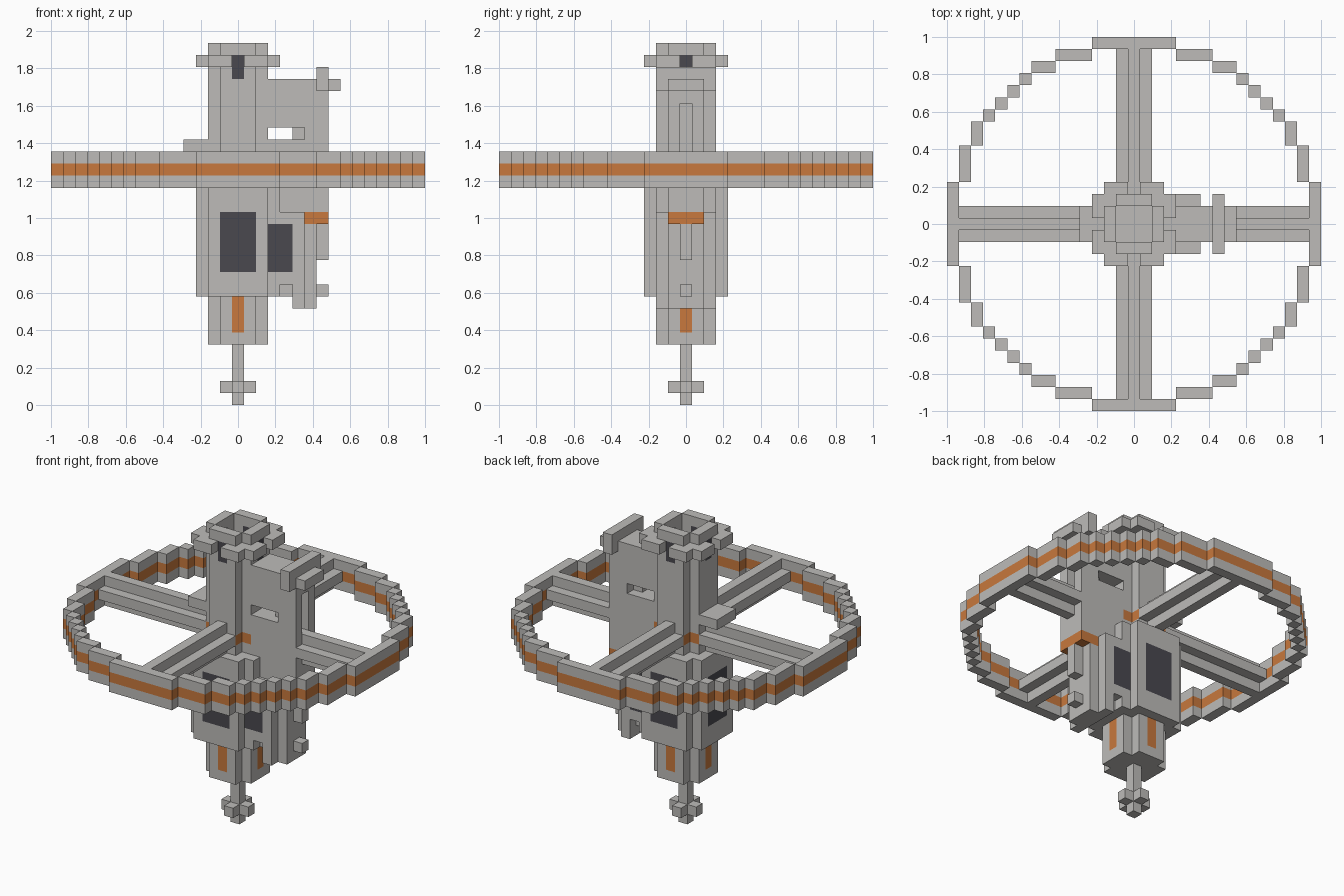
import bpy, bmesh
from mathutils import Vector

if "Cube" in bpy.data.objects:
    bpy.data.objects.remove(bpy.data.objects["Cube"], do_unlink=True)

U = 2 / 31                      # edge length of one block
GREY, ORANGE, DARK = range(3)


def make_material(name, rgb):
    mat = bpy.data.materials.new(name)
    mat.use_nodes = True
    mat.diffuse_color = (*rgb, 1)
    mat.node_tree.nodes["Principled BSDF"].inputs["Base Color"].default_value = (*rgb, 1)
    return mat


materials = [make_material("hull grey", (0.51, 0.50, 0.485)),
             make_material("signal orange", (0.58, 0.19, 0.047)),
             make_material("window dark", (0.068, 0.066, 0.078))]

cells = {}                      # block position -> (part, colour)


def block(part, x, y, z, colour=GREY):
    """Fill inclusive ranges of blocks; a later block replaces an earlier one."""
    for i in range(x[0], x[1] + 1):
        for j in range(y[0], y[1] + 1):
            for k in range(z[0], z[1] + 1):
                cells[i, j, k] = (part, colour)


def carve(x, y, z):
    for key in list(cells):
        if all(r[0] <= c <= r[1] for c, r in zip(key, (x, y, z))):
            del cells[key]


def cross(part, long, short, z, colour=GREY):
    block(part, (-long, long), (-short, short), z, colour)
    block(part, (-short, short), (-long, long), z, colour)


def four_sides(part, reach, half, z, colour):
    """A panel on the outer layer of each of the four faces."""
    for s in (-reach, reach):
        block(part, (s, s), (-half, half), z, colour)
        block(part, (-half, half), (s, s), z, colour)


# Ring: stepped circle, mirrored into four quarters, with an orange band
arc = [(15, 0, 3), (14, 4, 6), (13, 7, 8), (12, 9, 9), (11, 10, 10)]
for across, start, end in arc:
    for along in range(start, end + 1):
        for sx in (-1, 1):
            for sy in (-1, 1):
                for a, b in ((across, along), (along, across)):
                    px, py = (sx * a,) * 2, (sy * b,) * 2
                    block("ring", px, py, (18, 20))
                    block("ring", px, py, (19, 19), ORANGE)

# Spokes with a plus-shaped section
cross("spokes", 14, 0, (18, 20))
cross("spokes", 14, 1, (19, 19))

# Tail spike
block("tail_spike", (0, 0), (0, 0), (0, 4))
cross("tail_spike", 1, 0, (1, 1))

# Tail section with orange stripes
cross("tail_section", 2, 1, (5, 8))
four_sides("tail_section", 2, 0, (6, 8), ORANGE)

# Lower hull with big windows
cross("lower_hull", 3, 2, (9, 17))
four_sides("lower_hull", 3, 1, (11, 15), DARK)

# Tower, hollow at the top, with an orange hub and slot windows
cross("tower", 2, 1, (18, 29))
cross("tower", 2, 1, (19, 19), ORANGE)
four_sides("tower", 2, 0, (27, 28), DARK)
carve((-1, 1), (-1, 1), (27, 29))
block("tower_step", (-4, -3), (-1, 1), (21, 21))

# Collar clamps round the four tower corners
for sx in (-1, 1):
    for sy in (-1, 1):
        for a, b in ((2, 2), (3, 2), (3, 1), (2, 3), (1, 3)):
            block("collar", (sx * a,) * 2, (sy * b,) * 2, (28, 28))

# Lower side pod with windows and a notch on each side
block("side_pod", (3, 4), (-2, 2), (9, 15))
block("side_pod", (5, 5), (-2, 2), (8, 15))
block("side_pod", (6, 6), (-1, 1), (8, 14))
for s in (-2, 2):
    block("side_pod", (3, 4), (s, s), (11, 14), DARK)
    carve((4, 4), (s, s), (9, 9))
block("side_pod", (7, 7), (0, 0), (12, 14))
block("side_pod", (7, 7), (0, 0), (9, 9))
block("side_pod", (6, 7), (-1, 1), (15, 15), ORANGE)

# Upper side fin with rails and a through slot
block("side_fin", (4, 7), (-1, 1), (16, 17))
block("side_fin", (3, 6), (-1, 1), (18, 26))
for s in (-1, 1):
    block("side_fin", (7, 7), (s, s), (18, 24))
block("side_fin", (7, 7), (-1, 1), (25, 25))
carve((3, 4), (-1, 1), (22, 22))
for s in (-1, 1):
    carve((5, 5), (s, s), (22, 22))

# Sensor bars at the end of the fin
block("sensor_bars", (7, 7), (-2, 2), (26, 27))
block("sensor_bars", (8, 8), (-1, 1), (26, 26))


def build(part):
    """Skin the exposed block sides of one part and merge flat areas."""
    bm = bmesh.new()
    for key, (owner, colour) in cells.items():
        if owner != part:
            continue
        centre = Vector(key) + Vector((0, 0, 0.5))
        for axis in range(3):
            for sign in (-1, 1):
                n = Vector((0, 0, 0))
                n[axis] = sign
                if tuple(int(c + d) for c, d in zip(key, n)) in cells:
                    continue
                a = Vector((0, 0, 0))
                a[(axis + 1) % 3] = 0.5
                b = n.cross(a)
                mid = centre + n / 2
                corners = (mid - a - b, mid + a - b, mid + a + b, mid - a + b)
                face = bm.faces.new([bm.verts.new(c * U) for c in corners])
                face.material_index = colour
    bmesh.ops.remove_doubles(bm, verts=bm.verts, dist=U / 100)
    bmesh.ops.dissolve_limit(bm, angle_limit=0.01, verts=bm.verts,
                             edges=bm.edges, delimit={"MATERIAL"})
    mesh = bpy.data.meshes.new(part)
    bm.to_mesh(mesh)
    bm.free()
    for mat in materials:
        mesh.materials.append(mat)
    bpy.context.collection.objects.link(bpy.data.objects.new(part, mesh))


for part in sorted({owner for owner, _ in cells.values()}):
    build(part)
